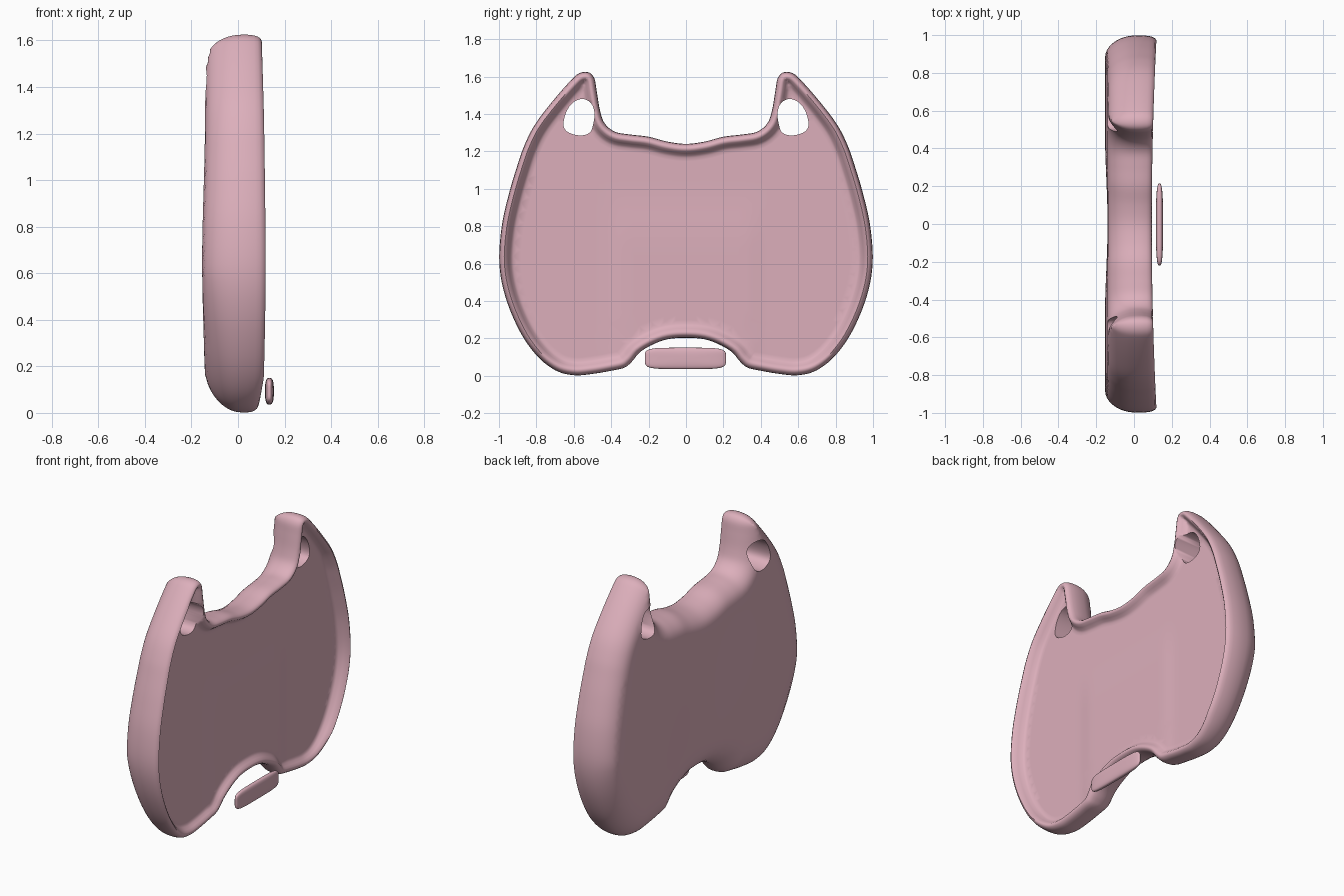
import bpy, bmesh, math
from mathutils import Vector
from mathutils.geometry import delaunay_2d_cdt

if "Cube" in bpy.data.objects:
    bpy.data.objects.remove(bpy.data.objects["Cube"])

# half outline (y, z), bottom arch centre -> top notch centre
HALF = [(0, .203), (.12, .19), (.235, .135), (.29, .075), (.33, .043), (.4, .027), (.5, .01),
        (.6, .003), (.7, .03), (.8, .11), (.89, .24), (.965, .42), (.998, .6), (.985, .8),
        (.945, .98), (.9, 1.13), (.865, 1.23), (.81, 1.34), (.72, 1.46), (.62, 1.575),
        (.57, 1.618), (.52, 1.622), (.49, 1.59), (.477, 1.52), (.46, 1.42), (.435, 1.35),
        (.38, 1.305), (.3, 1.29), (.2, 1.278), (.1, 1.252), (0, 1.24)]
HOLE = [(.555, 1.48), (.605, 1.46), (.64, 1.41), (.655, 1.345), (.635, 1.305), (.57, 1.285),
        (.515, 1.30), (.495, 1.35), (.49, 1.41), (.51, 1.46)]


def smooth_loop(pts, n):
    """Closed Catmull-Rom curve through pts."""
    p = [Vector(q) for q in pts]
    out = []
    for i in range(len(p)):
        a, b, c, d = (p[(i + k) % len(p)] for k in (-1, 0, 1, 2))
        for s in range(n):
            t = s / n
            out.append(.5 * (2 * b + (c - a) * t + (2 * a - 5 * b + 4 * c - d) * t * t
                             + (3 * b - a - 3 * c + d) * t ** 3))
    return out


def inside(p, poly):
    hit = False
    for a, b in zip(poly, poly[1:] + poly[:1]):
        if (a.y > p.y) != (b.y > p.y) and p.x < a.x + (p.y - a.y) / (b.y - a.y) * (b.x - a.x):
            hit = not hit
    return hit


def dist(p, poly):
    best, px, py = 9.0, p.x, p.y
    for i in range(len(poly)):
        a, b = poly[i - 1], poly[i]
        ex, ey, wx, wy = b.x - a.x, b.y - a.y, px - a.x, py - a.y
        t = max(0, min(1, (wx * ex + wy * ey) / (ex * ex + ey * ey)))
        best = min(best, (wx - t * ex) ** 2 + (wy - t * ey) ** 2)
    return math.sqrt(best)


def step(a, b, t):
    t = max(0, min(1, (t - a) / (b - a)))
    return t * t * (3 - 2 * t)


def front_x(d, y, z):
    """Raised rim around a shallow recessed floor."""
    crest = .094 + .026 * y * y - .02 * max(0, 1 - z / .15)
    floor = .05 + .008 * (1 - step(.33, .43, abs(y))) * (1 - step(.7, 1, z))
    if d < .027:
        return .04 + (crest - .04) * math.sqrt(max(0, 1 - (1 - d / .027) ** 2))
    return crest + (floor - crest) * step(.027, .075, d)


def back_x(d, y, z):
    """Rounded back, softer toward the bottom."""
    r = .12 + .1 * max(0, 1 - z / .6)
    deep = .14 + .014 * math.exp(-((z - .65) / .4) ** 2) * step(0, .5, abs(y))
    t = min(1, d / r)
    return .015 - (deep + .015) * math.sqrt(max(0, 1 - (1 - t) ** 2))


def make_object(name, bm, angle):
    me = bpy.data.meshes.new(name)
    bmesh.ops.recalc_face_normals(bm, faces=bm.faces)
    bm.to_mesh(me)
    bm.free()
    ob = bpy.data.objects.new(name, me)
    bpy.context.collection.objects.link(ob)
    me.materials.append(pink)
    bpy.ops.object.select_all(action='DESELECT')
    ob.select_set(True)
    bpy.context.view_layer.objects.active = ob
    bpy.ops.object.shade_smooth_by_angle(angle=math.radians(angle))
    return ob


pink = bpy.data.materials.new("pink")
pink.diffuse_color = (.72, .43, .5, 1)
pink.use_nodes = True
pink.node_tree.nodes["Principled BSDF"].inputs["Base Color"].default_value = pink.diffuse_color

# flat layout: outline, holes, offset rings and inner grid
outline = smooth_loop(HALF + [(-y, z) for y, z in HALF[-2:0:-1]], 5)
holes = [smooth_loop([(s * y, z) for y, z in HOLE], 4) for s in (1, -1)]
pts, edges = [], []
for loop in [outline] + holes:
    k, n = len(pts), len(loop)
    pts += loop
    edges += [(k + i, k + (i + 1) % n) for i in range(n)]


def add_point(p, min_d):
    if inside(p, outline) and dist(p, outline) >= min_d:
        if all(not inside(p, h) and dist(p, h) > .006 for h in holes):
            pts.append(p)


n = len(outline)
for d in (.003, .008, .016, .027, .038, .05, .062, .075, .095, .12, .16, .2):
    for i in range(0, n, 1 if d < .09 else 2):
        t = (outline[(i + 1) % n] - outline[i - 1]).normalized()
        add_point(outline[i] + d * Vector((-t.y, t.x)), d * .98)
for i in range(-25, 26):
    for j in range(42):
        add_point(Vector((i * .04, j * .04)), .215)

verts, _, tris, *_ = delaunay_2d_cdt(pts, edges, [], 0, 1e-5)

# board: front and back skins joined along outline and holes
bm = bmesh.new()
ds = [dist(v, outline) for v in verts]
front = [bm.verts.new((front_x(d, v.x, v.y), v.x, v.y)) for d, v in zip(ds, verts)]
back = [bm.verts.new((back_x(d, v.x, v.y), v.x, v.y)) for d, v in zip(ds, verts)]
border = {}
for t in tris:
    c = sum((verts[i] for i in t), Vector((0, 0))) / 3
    if not inside(c, outline) or any(inside(c, h) for h in holes):
        continue
    bm.faces.new([front[i] for i in t])
    bm.faces.new([back[i] for i in reversed(t)])
    for a, b in zip(t, list(t[1:]) + [t[0]]):
        if (b, a) in border:
            del border[(b, a)]
        else:
            border[(a, b)] = True
for a, b in border:
    bm.faces.new((front[b], front[a], back[a], back[b]))
bmesh.ops.delete(bm, geom=[v for v in bm.verts if not v.link_faces], context='VERTS')
make_object("board", bm, 60)

# small rounded bar in front of the bottom arch
bm = bmesh.new()
bmesh.ops.create_uvsphere(bm, u_segments=64, v_segments=32, radius=1)
for v in bm.verts:
    x, y, z = v.co
    s = ((abs(y) ** 5 + abs(z) ** 5) ** .6 + abs(x) ** 3) ** (-1 / 3)
    v.co = (.135 + .019 * x * s, -.003 + .217 * y * s, .093 + .057 * z * s)
make_object("bar", bm, 60)
